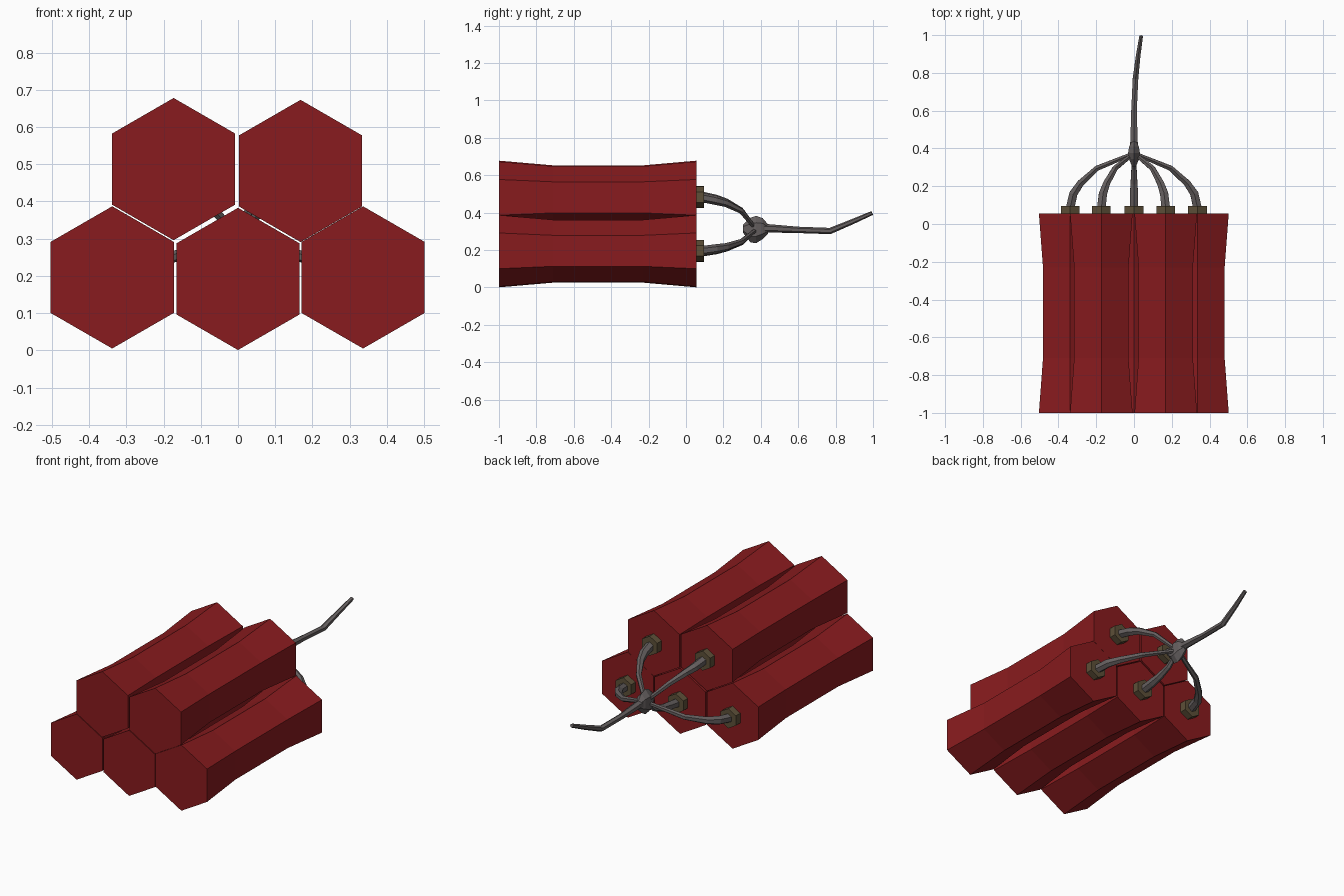
import bpy
import bmesh
from math import cos, sin, pi
from mathutils import Vector

if "Cube" in bpy.data.objects:
    bpy.data.objects.remove(bpy.data.objects["Cube"])


def material(name, rgb):
    m = bpy.data.materials.new(name)
    m.diffuse_color = (*rgb, 1)
    m.use_nodes = True
    m.node_tree.nodes["Principled BSDF"].inputs["Base Color"].default_value = m.diffuse_color
    return m


RED = material("red_paper", (0.25, 0.011, 0.013))
BROWN = material("brown_cap", (0.11, 0.08, 0.04))
GREY = material("grey_cord", (0.13, 0.115, 0.115))


def loft(name, rings, mat, sides=6):
    """Skin closed tube from (centre, u axis, v axis) rings."""
    bm = bmesh.new()
    loops = [[bm.verts.new(c + u * cos(2 * pi * i / sides) + v * sin(2 * pi * i / sides))
              for i in range(sides)] for c, u, v in rings]
    for a, b in zip(loops, loops[1:]):
        for i in range(sides):
            j = (i + 1) % sides
            bm.faces.new((a[i], a[j], b[j], b[i]))
    bm.faces.new(loops[0])
    bm.faces.new(loops[-1])
    bmesh.ops.recalc_face_normals(bm, faces=bm.faces)
    me = bpy.data.meshes.new(name)
    bm.to_mesh(me)
    bm.free()
    me.materials.append(mat)
    ob = bpy.data.objects.new(name, me)
    bpy.context.collection.objects.link(ob)
    return ob


def hex_prism(name, x, z, profile, mat):
    """Hexagon with a point upward, following (y, radius) pairs."""
    return loft(name, [(Vector((x, y, z)), Vector((0, 0, r)), Vector((r, 0, 0)))
                       for y, r in profile], mat)


def cord(name, path, mat):
    """Tapered six-sided cord along (x, y, z, radius) points."""
    pts = [Vector(p[:3]) for p in path]
    rings = []
    for i, p in enumerate(pts):
        t = (pts[min(i + 1, len(pts) - 1)] - pts[max(i - 1, 0)]).normalized()
        u = (Vector((0, 0, 1)) - t * t.z).normalized()
        rings.append((p, u * path[i][3], t.cross(u) * path[i][3]))
    return loft(name, rings, mat)


# Sticks with pinched waists, end caps and branch fuses
KNOT = Vector((0, 0.375, 0.31))
sticks = [(-0.338, 0.196), (0, 0.192), (0.336, 0.196), (-0.173, 0.487), (0.168, 0.482)]
# share of the way to the knot in x and z, y position, radius
bend = [(0.0, 0.0, 0.085, 0.026), (0.05, 0.09, 0.16, 0.025), (0.16, 0.18, 0.215, 0.021),
        (0.42, 0.42, 0.295, 0.016), (1.0, 1.0, 0.375, 0.011)]
for n, (x, z) in enumerate(sticks, 1):
    hex_prism(f"stick_{n}", x, z,
              [(-1, 0.191), (-0.71, 0.166), (-0.23, 0.166), (0.055, 0.191)], RED)
    hex_prism(f"stick_cap_{n}", x, z, [(0.05, 0.057), (0.095, 0.057)], BROWN)
    cord(f"branch_fuse_{n}",
         [(x + (KNOT.x - x) * fx, y, z + (KNOT.z - z) * fz, r) for fx, fz, y, r in bend], GREY)

# Knot joining the fuses
loft("fuse_knot", [(Vector((0, y, z)), Vector((0, 0, rz)), Vector((rx, 0, 0)))
                   for y, z, rx, rz in [(0.305, 0.315, 0.012, 0.022), (0.345, 0.307, 0.031, 0.066),
                                        (0.375, 0.31, 0.036, 0.073), (0.41, 0.315, 0.03, 0.056),
                                        (0.438, 0.312, 0.013, 0.026)]], GREY)

# Main fuse tail
cord("main_fuse", [(0, 0.38, 0.315, 0.026), (0, 0.45, 0.316, 0.022), (0, 0.60, 0.308, 0.017),
                   (0.008, 0.77, 0.302, 0.017), (0.022, 0.89, 0.352, 0.014),
                   (0.038, 0.995, 0.398, 0.011)], GREY)
